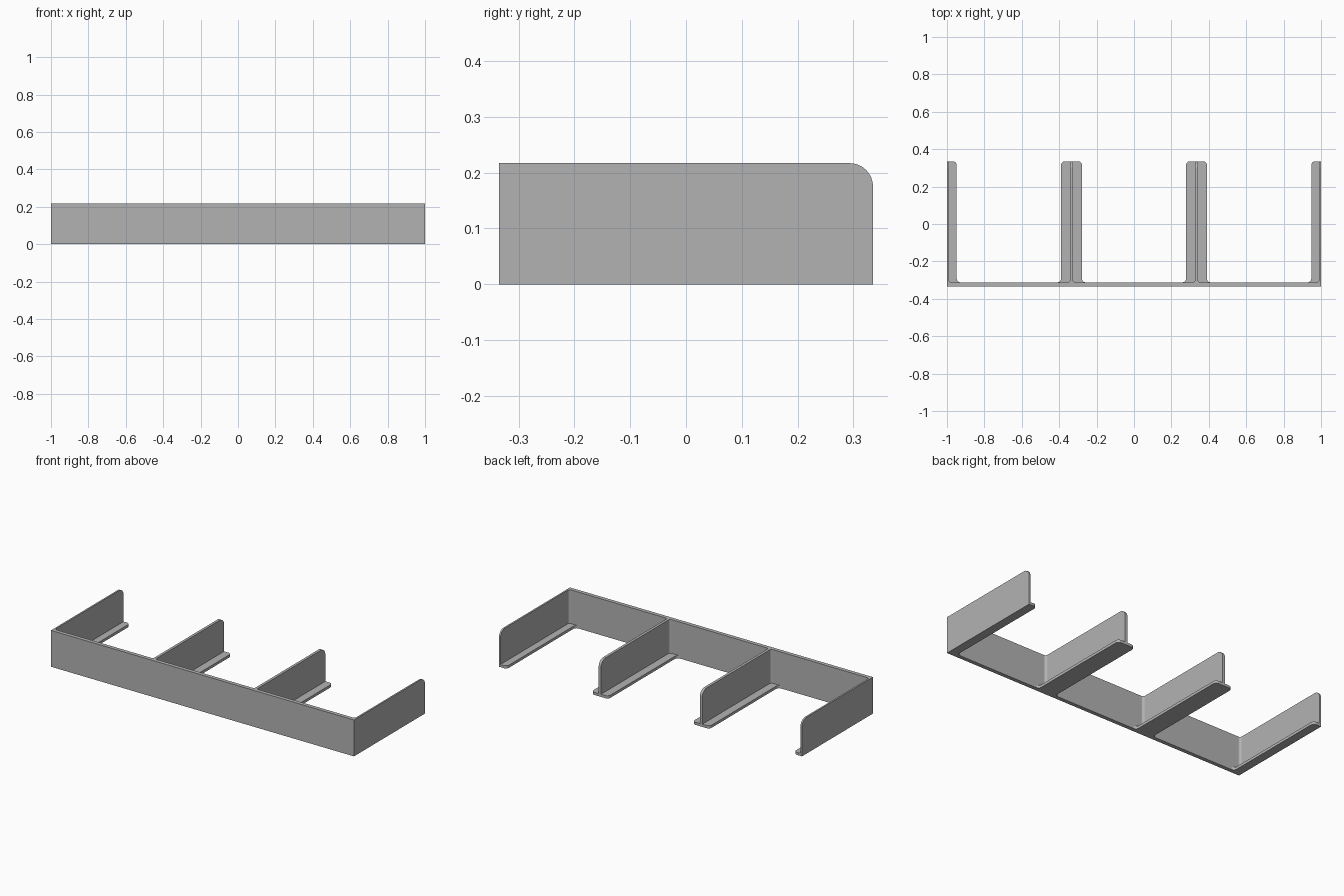
import bpy, bmesh
from math import sin, cos, pi, radians

if "Cube" in bpy.data.objects:
    bpy.data.objects.remove(bpy.data.objects["Cube"], do_unlink=True)

grey = bpy.data.materials.new("plain grey")
grey.use_nodes = True
colour = (0.45, 0.45, 0.45, 1)
grey.diffuse_color = colour
grey.node_tree.nodes["Principled BSDF"].inputs["Base Color"].default_value = colour

HEIGHT = 0.217
FRONT, BACK = -0.335, 0.335
INNER = -0.312          # rear face of the front panel
FOOT = 0.016            # thickness of the foot strips


def arc(cx, cy, r, start, end, steps=8):
    """Points on an arc, angles in degrees."""
    angles = [radians(start + (end - start) * i / steps) for i in range(steps + 1)]
    return [(cx + r * cos(a), cy + r * sin(a)) for a in angles]


def prism(name, points, direction):
    """Extrude a closed 3D outline along a direction."""
    bm = bmesh.new()
    face = bm.faces.new([bm.verts.new(p) for p in points])
    grown = bmesh.ops.extrude_face_region(bm, geom=[face])["geom"]
    moved = [v for v in grown if isinstance(v, bmesh.types.BMVert)]
    bmesh.ops.translate(bm, verts=moved, vec=direction)
    bmesh.ops.recalc_face_normals(bm, faces=bm.faces)
    mesh = bpy.data.meshes.new(name)
    bm.to_mesh(mesh)
    bm.free()
    mesh.materials.append(grey)
    obj = bpy.data.objects.new(name, mesh)
    bpy.context.collection.objects.link(obj)
    bpy.ops.object.select_all(action="DESELECT")
    obj.select_set(True)
    bpy.context.view_layer.objects.active = obj
    bpy.ops.object.shade_smooth_by_angle(angle=radians(30))
    return obj


def foot_edge(width, r=0.02):
    """Half outline of a foot strip, from the panel to its rounded rear corner."""
    return arc(width + r, INNER + r, r, 270, 180) + arc(width - r, BACK - r, r, 0, 90)


def wall(name, x, thickness):
    """Upright plate with a rounded top rear corner."""
    r = 0.042
    outline = [(INNER, FOOT), (BACK, FOOT)] + arc(BACK - r, HEIGHT - r, r, 0, 90)
    outline.append((INNER, HEIGHT))
    prism(name, [(x, y, z) for y, z in outline], (thickness, 0, 0))


def corner_fillet(name, x, side, r=0.014):
    """Concave upright fillet between a plate and the front panel."""
    outline = [(0, INNER)] + arc(r, INNER + r, r, 270, 180)
    prism(name, [(x + side * u, y, FOOT) for u, y in outline], (0, 0, HEIGHT - FOOT))


# Front panel
prism("front_panel", [(-1, FRONT, 0), (1, FRONT, 0), (1, INNER, 0), (-1, INNER, 0)],
      (0, 0, HEIGHT))

# End plates with one-sided feet
for label, side in (("right", 1), ("left", -1)):
    edge = side * -1
    thickness = 0.01
    wall(label + "_end_plate", edge, side * thickness)
    outline = [(0, INNER)] + foot_edge(0.052) + [(0, BACK)]
    prism(label + "_end_foot", [(edge + side * u, y, 0) for u, y in outline], (0, 0, FOOT))
    corner_fillet(label + "_end_fillet", edge + side * thickness, side)

# Dividers with feet on both sides
for label, x in (("right", -0.334), ("left", 0.334)):
    half = 0.008
    wall(label + "_divider", x - half, 2 * half)
    outline = foot_edge(0.056)
    outline += [(-u, y) for u, y in reversed(outline)]
    prism(label + "_divider_foot", [(x + u, y, 0) for u, y in outline], (0, 0, FOOT))
    for side in (-1, 1):
        corner_fillet(label + "_divider_fillet", x + side * half, side)
